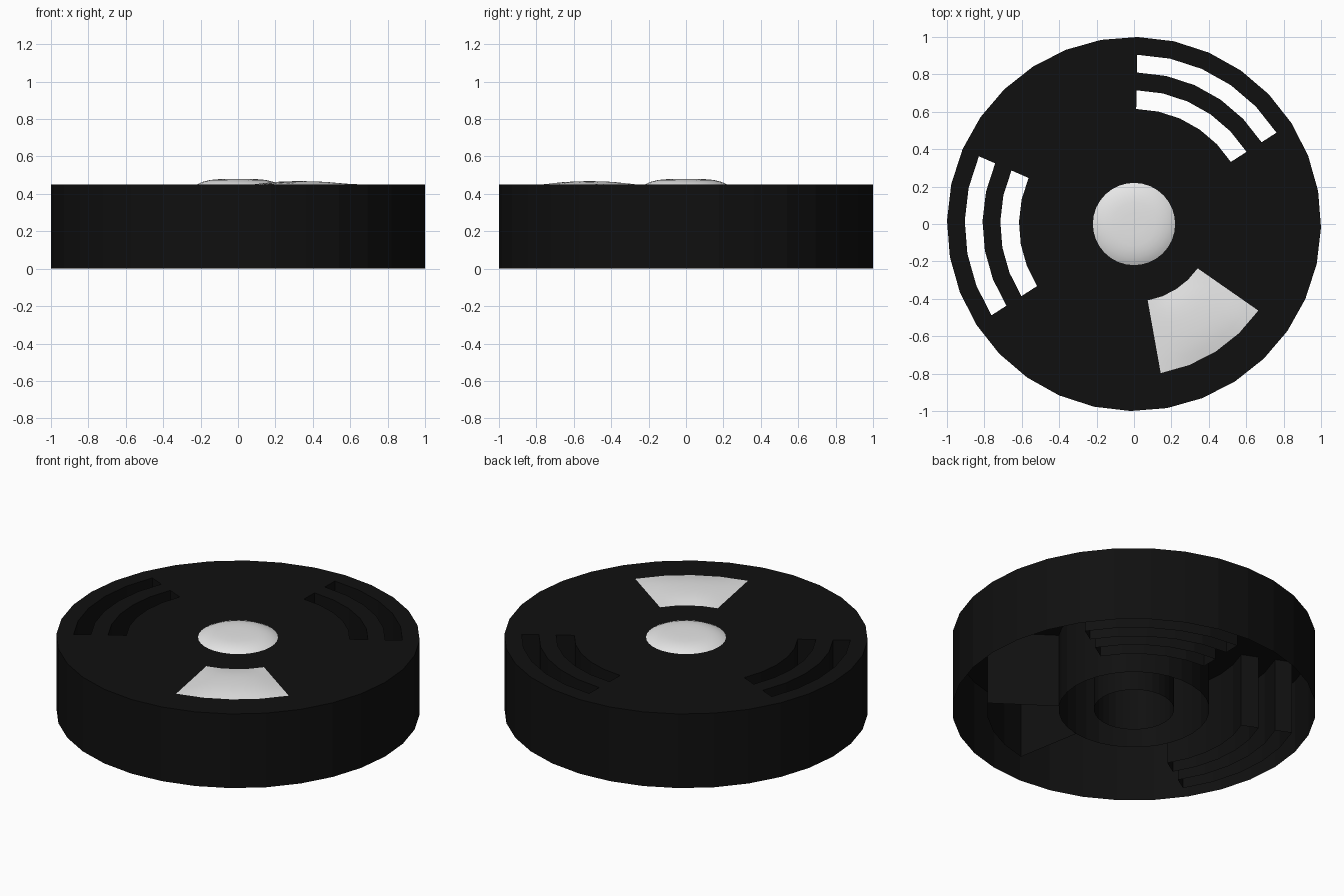
import bpy, bmesh, math

if "Cube" in bpy.data.objects:
    bpy.data.objects.remove(bpy.data.objects["Cube"])

SIDES = 32
STEP = 2 * math.pi / SIDES
OFFSET = math.radians(-1.1)
TOP = 0.45
RADII = [0.22, 0.415, 0.615, 0.715, 0.81, 0.905, 1.0]


def material(name, rgb):
    m = bpy.data.materials.new(name)
    m.diffuse_color = (*rgb, 1)
    m.use_nodes = True
    m.node_tree.nodes["Principled BSDF"].inputs["Base Color"].default_value = m.diffuse_color
    return m


black = material("black plastic", (0.005, 0.005, 0.005))
white = material("translucent white", (0.8, 0.8, 0.8))


def polar(r, a, z):
    """Point on a 32-sided ring; a counts ring sides and may be fractional."""
    i = math.floor(a)
    t = a - i
    a0, a1 = OFFSET + i * STEP, OFFSET + (i + 1) * STEP
    return (r * ((1 - t) * math.cos(a0) + t * math.cos(a1)),
            r * ((1 - t) * math.sin(a0) + t * math.sin(a1)), z)


def finish(bm, name, mat, smooth=False):
    me = bpy.data.meshes.new(name)
    bm.to_mesh(me)
    bm.free()
    me.materials.append(mat)
    ob = bpy.data.objects.new(name, me)
    bpy.context.collection.objects.link(ob)
    for p in me.polygons:
        p.use_smooth = smooth
    return ob


def is_open(band, i):
    """Cells left out of the top plate: vent slots and indicator window."""
    vent = 3 <= i < 8 or 14 <= i < 19
    window = 25 <= i < 29
    return (vent and band in (2, 4)) or (window and band in (1, 2, 3))


# Housing: top plate with openings, every opening edge pulled down to the floor
bm = bmesh.new()
grid = [[bm.verts.new(polar(r, i, TOP)) for i in range(SIDES)] for r in RADII]
for b in range(len(RADII) - 1):
    for i in range(SIDES):
        if not is_open(b, i):
            j = (i + 1) % SIDES
            bm.faces.new((grid[b][i], grid[b + 1][i], grid[b + 1][j], grid[b][j]))
rim = [e for e in bm.edges if len(e.link_faces) == 1]
out = bmesh.ops.extrude_edge_only(bm, edges=rim)["geom"]
for v in out:
    if isinstance(v, bmesh.types.BMVert):
        v.co.z = 0
bmesh.ops.recalc_face_normals(bm, faces=bm.faces[:])
top_face = max(bm.faces, key=lambda f: f.calc_center_median().z)
if top_face.normal.z < 0:
    bmesh.ops.reverse_faces(bm, faces=bm.faces[:])
finish(bm, "housing", black)

# Inner rib: ring wall underneath, around the centre tube
bm = bmesh.new()
for i in range(SIDES):
    if not 25 <= i < 29:
        bm.faces.new([bm.verts.new(polar(0.415, a, z)) for a, z in
                      ((i, 0), (i + 1, 0), (i + 1, TOP - 0.001), (i, TOP - 0.001))])
bmesh.ops.remove_doubles(bm, verts=bm.verts[:], dist=1e-5)
finish(bm, "inner_rib", black)

# Centre button: shallow dome with a flattened crown
bm = bmesh.new()
profile = [(0.22, 0.45), (0.205, 0.458), (0.18, 0.467), (0.15, 0.474), (0.115, 0.478), (0.06, 0.48)]
rings = [[bm.verts.new(polar(r, i, z)) for i in range(SIDES)] for r, z in profile]
for a, b in zip(rings, rings[1:]):
    for i in range(SIDES):
        j = (i + 1) % SIDES
        bm.faces.new((a[i], a[j], b[j], b[i]))
bm.faces.new(rings[-1])
finish(bm, "centre_button", white, True)

# Indicator window: pillowed sector of a ring
bm = bmesh.new()
N = 8


def bulge(t):
    return 1 - abs(2 * t - 1) ** 2.5


pts = [[bm.verts.new(polar(0.415 + 0.395 * u / N, 25 + 4 * v / N,
                           TOP + 0.018 * bulge(u / N) * bulge(v / N)))
        for v in range(N + 1)] for u in range(N + 1)]
for u in range(N):
    for v in range(N):
        bm.faces.new((pts[u][v], pts[u + 1][v], pts[u + 1][v + 1], pts[u][v + 1]))
finish(bm, "indicator_window", white, True)
